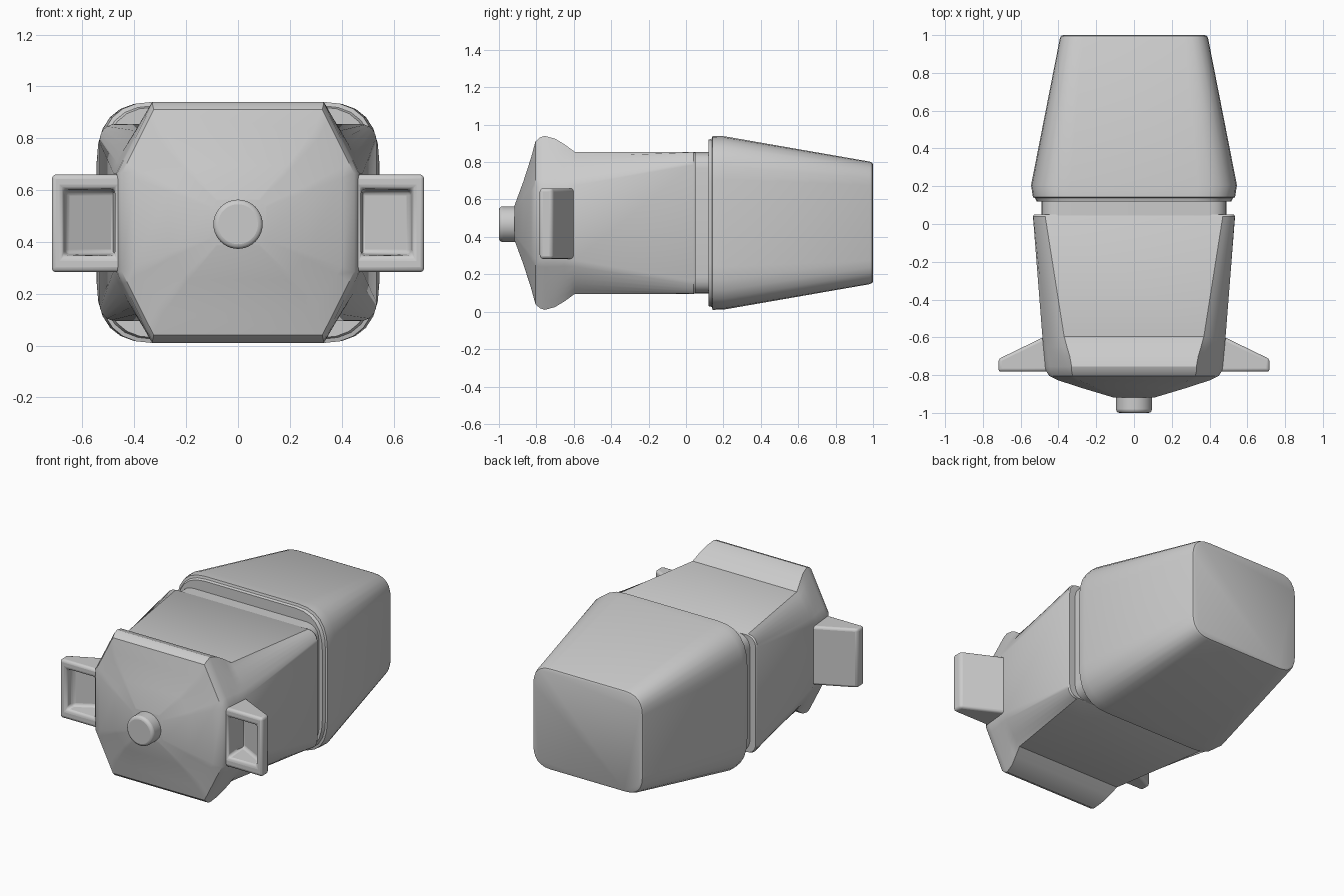
import bpy, bmesh, math
from mathutils import Matrix

if "Cube" in bpy.data.objects:
    bpy.data.objects.remove(bpy.data.objects["Cube"])

ZC = 0.475  # height of the long axis


def finish(name, bm, bevel=0.0, angle=32):
    bmesh.ops.recalc_face_normals(bm, faces=bm.faces)
    me = bpy.data.meshes.new(name)
    bm.to_mesh(me)
    bm.free()
    ob = bpy.data.objects.new(name, me)
    bpy.context.collection.objects.link(ob)
    bpy.ops.object.select_all(action='DESELECT')
    bpy.context.view_layer.objects.active = ob
    ob.select_set(True)
    bpy.ops.object.shade_smooth_by_angle(angle=math.radians(angle))
    if bevel:
        mod = ob.modifiers.new("soft_edges", 'BEVEL')
        mod.width = bevel
        mod.segments = 3
        mod.limit_method = 'ANGLE'
        mod.angle_limit = math.radians(40)
    return ob


def loft(rings):
    bm = bmesh.new()
    loops = [[bm.verts.new(p) for p in ring] for ring in rings]
    n = len(loops[0])
    for a, b in zip(loops, loops[1:]):
        for i in range(n):
            j = (i + 1) % n
            bm.faces.new((a[i], a[j], b[j], b[i]))
    bm.faces.new(loops[0])
    bm.faces.new(loops[-1][::-1])
    return bm


def section(y, hx, hz, cx, cz, bulge, steps=6):
    """Rectangle whose corners run from (hx, cz) to (cx, hz); bulge 0 = chamfer, 1 = round."""
    mx = (hx + cx) / 2 * (1 - bulge) + hx * bulge
    mz = (hz + cz) / 2 * (1 - bulge) + hz * bulge
    quarter = []
    for i in range(steps + 1):
        t = i / steps
        quarter.append(((1-t)**2 * hx + 2*t*(1-t) * mx + t*t * cx,
                        (1-t)**2 * cz + 2*t*(1-t) * mz + t*t * hz))
    pts = quarter + [(-x, z) for x, z in quarter[::-1]]
    pts += [(-x, -z) for x, z in pts]
    return [(x, y, ZC + z) for x, z in pts]


# Main body: pointed front cap, flared top and bottom lips, widening to the rear
finish("main_body", loft([section(*s) for s in (
    (-0.918, 0.11, 0.09, 0.08, 0.06, 0),
    (-0.870, 0.27, 0.22, 0.19, 0.12, 0),
    (-0.828, 0.40, 0.35, 0.29, 0.17, 0),
    (-0.805, 0.448, 0.435, 0.325, 0.19, 0),
    (-0.780, 0.465, 0.457, 0.33, 0.19, 0),
    (-0.755, 0.470, 0.465, 0.33, 0.19, 0),
    (-0.700, 0.475, 0.450, 0.34, 0.19, 0.05),
    (-0.650, 0.480, 0.420, 0.355, 0.19, 0.1),
    (-0.595, 0.485, 0.380, 0.37, 0.20, 0.15),
    (0.040, 0.535, 0.380, 0.47, 0.31, 0.9),
    (0.050, 0.530, 0.376, 0.465, 0.306, 0.9))]))

# Recessed neck joining the two halves
finish("neck", loft([section(y, 0.49, 0.378, 0.40, 0.29, 0.9) for y in (0.0, 0.16)]))

# Tapering rear cup with a small stepped rim
finish("rear_cup", loft([section(*s) for s in (
    (0.120, 0.515, 0.445, 0.32, 0.22, 1),
    (0.138, 0.525, 0.450, 0.325, 0.22, 1),
    (0.142, 0.535, 0.465, 0.33, 0.23, 1),
    (0.205, 0.545, 0.463, 0.34, 0.235, 1),
    (0.980, 0.393, 0.328, 0.27, 0.20, 1),
    (0.995, 0.387, 0.322, 0.265, 0.197, 1),
    (1.000, 0.375, 0.312, 0.26, 0.19, 1))]))

# Round front knob
bm = bmesh.new()
bmesh.ops.create_cone(bm, cap_ends=True, segments=40, radius1=0.095, radius2=0.095, depth=0.10,
                      matrix=Matrix.Translation((0, -0.95, 0.468)) @ Matrix.Rotation(math.pi / 2, 4, 'X'))
finish("front_knob", bm, bevel=0.018)


# Side handles: wedge-shaped grips, hollowed out from the front
def quad(x0, x1, y0, y1, z0, z1):
    return [(x0, y0, z0), (x1, y1, z0), (x1, y1, z1), (x0, y0, z1)]


handle = finish("side_handles", loft([
    quad(0.44, 0.718, -0.58, -0.715, 0.283, 0.66),
    quad(0.44, 0.718, -0.782, -0.782, 0.283, 0.66),
    quad(0.475, 0.675, -0.782, -0.782, 0.345, 0.605),
    quad(0.475, 0.665, -0.625, -0.725, 0.355, 0.595)]), bevel=0.016)
mirror = handle.modifiers.new("both_sides", 'MIRROR')
mirror.use_axis = (True, False, False)
